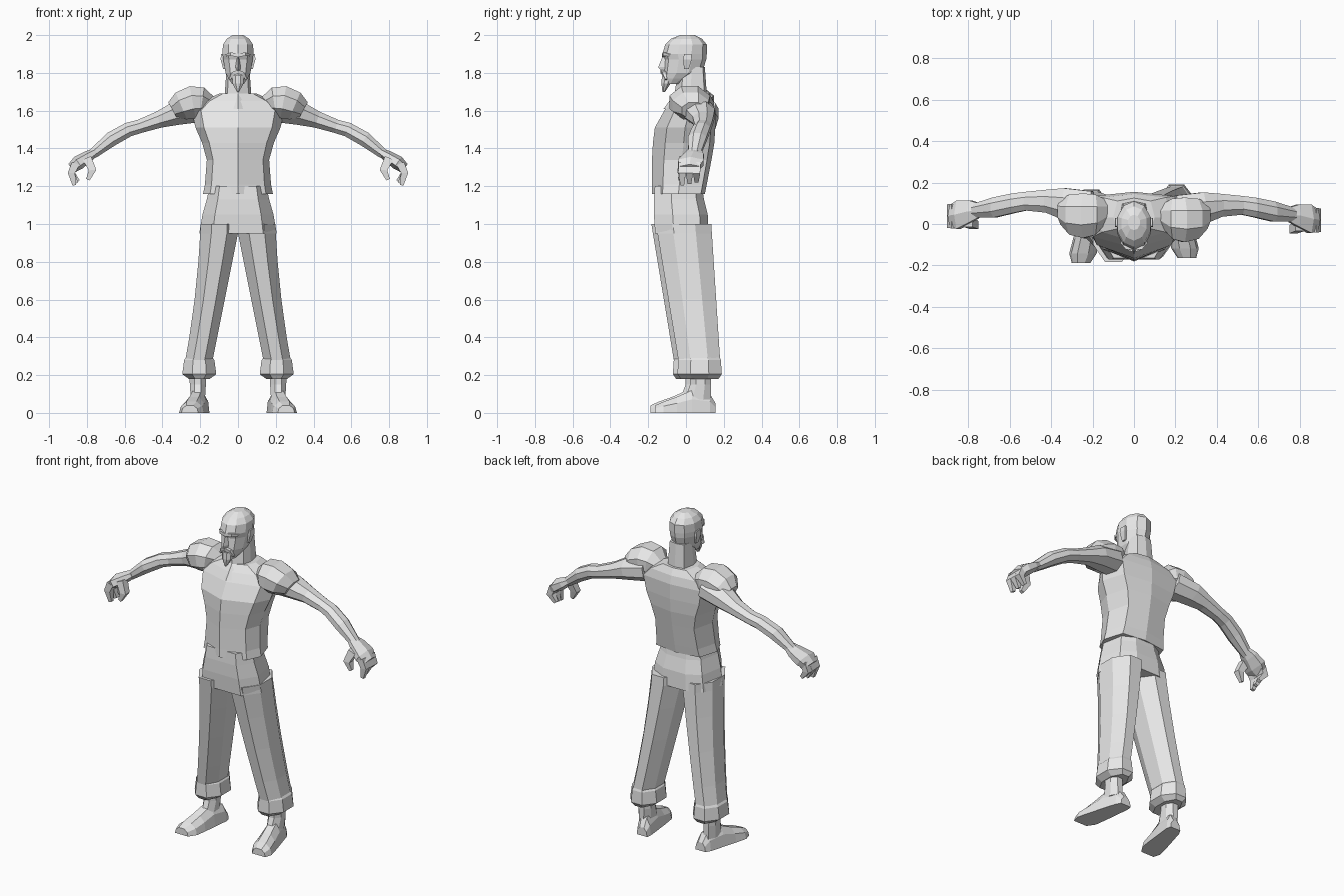
import bpy
import bmesh
from math import cos, sin, pi
from mathutils import Vector

cube = bpy.data.objects.get("Cube")
if cube:
    bpy.data.objects.remove(cube, do_unlink=True)

GREY = (.8, .8, .8, 1)
plain_grey = bpy.data.materials.new("plain_grey")
plain_grey.use_nodes = True
plain_grey.diffuse_color = GREY
plain_grey.node_tree.nodes["Principled BSDF"].inputs["Base Color"].default_value = GREY


def skin(name, rings):
    """Join rings of points into a closed, flat shaded surface."""
    bm = bmesh.new()
    loops = [[bm.verts.new(point) for point in ring] for ring in rings]
    count = len(loops[0])
    for low, high in zip(loops, loops[1:]):
        for i in range(count):
            following = (i + 1) % count
            bm.faces.new((low[i], low[following], high[following], high[i]))
    bm.faces.new(loops[0])
    bm.faces.new(loops[-1])
    bmesh.ops.recalc_face_normals(bm, faces=bm.faces)
    mesh = bpy.data.meshes.new(name)
    bm.to_mesh(mesh)
    bm.free()
    mesh.materials.append(plain_grey)
    part = bpy.data.objects.new(name, mesh)
    bpy.context.collection.objects.link(part)


def polygon(sides):
    """Regular outline, flat side to the right, stretched to fill a unit square."""
    angles = [2 * pi * (i + .5) / sides for i in range(sides)]
    wide = max(cos(angle) for angle in angles)
    deep = max(sin(angle) for angle in angles)
    return [(cos(angle) / wide, sin(angle) / deep) for angle in angles]


def mirrored(half):
    """Complete an outline from its right half."""
    return half + [(-px, py) for px, py in reversed(half) if px]


def upright(name, rings, shape, side=1, shift=0):
    """Stack horizontal sections given as (z, x_min, x_max, y_front, y_back)."""
    loops = []
    for z, inner, outer, front, back in rings:
        middle, half_width = (inner + outer) / 2, (outer - inner) / 2
        centre, half_depth = (front + back) / 2 + shift, (back - front) / 2
        loops.append([(side * (middle + px * half_width), centre + py * half_depth, z)
                      for px, py in shape])
    skin(name, loops)


def centred(name, rings, shape):
    """Symmetric stack given as (z, half_width, y_front, y_back)."""
    upright(name, [(z, -width, width, front, back) for z, width, front, back in rings], shape)


def limb(name, rings, sides, side=1, shift=0, depth=1):
    """Sweep along a path of (x, y, z, radius); depth widens the section along y."""
    centres = [Vector(ring[:3]) for ring in rings]
    before = centres[:1] + centres[:-1]
    after = centres[1:] + centres[-1:]
    across = Vector((0, 1, 0))
    loops = []
    for centre, previous, following, ring in zip(centres, before, after, rings):
        up = (following - previous).cross(across).normalized()
        radius = ring[-1]
        loop = []
        for px, py in polygon(sides):
            point = centre + across * (px * radius * depth + shift) + up * py * radius
            loop.append((side * point.x, point.y, point.z))
        loops.append(loop)
    skin(name, loops)


OCTAGON = polygon(8)
BOX = polygon(4)
WEDGE = [(-1, 1), (0, -1), (1, 1)]
BODY = mirrored([(0, -1), (.8, -.6), (1, 0), (.8, .85), (0, 1)])
HIPS = mirrored([(.65, -1), (1, -.3), (.85, .7), (.4, 1)])
SHOE = mirrored([(1, 0), (.85, .6), (.4, 1)])

# Torso and hips
centred("torso", [
    (1.16, .185, -.18, .1), (1.21, .175, -.18, .11), (1.34, .165, -.18, .135),
    (1.43, .19, -.175, .15), (1.51, .225, -.165, .155), (1.6, .245, -.115, .155),
    (1.65, .19, -.085, .145), (1.69, .1, -.06, .125)], BODY)
centred("hips", [
    (1.2, .15, -.165, .085), (1.13, .165, -.17, .095), (1.05, .188, -.17, .115),
    (.95, .205, -.163, .12)], HIPS)

# Neck filling the open collar, and head
centred("neck", [(1.61, .085, -.118, .1), (1.69, .07, -.06, .11), (1.83, .06, -.04, .1)], BODY)
centred("head", [
    (1.74, .03, -.11, -.03), (1.77, .05, -.12, .03), (1.8, .066, -.12, .085),
    (1.87, .078, -.113, .107), (1.9, .082, -.125, .11), (1.95, .08, -.11, .11),
    (1.98, .06, -.08, .085), (2, .028, -.03, .045)], polygon(10))
centred("nose", [(1.885, .008, -.125, -.1), (1.83, .018, -.147, -.1), (1.81, .016, -.13, -.1)], WEDGE)
centred("goatee", [(1.785, .03, -.127, -.08), (1.745, .03, -.13, -.08), (1.7, .006, -.125, -.11)], OCTAGON)

for word, side in (("left", 1), ("right", -1)):
    # Ears, brows and moustache
    upright(word + "_ear", [
        (1.9, .06, .09, -.01, .03), (1.87, .06, .092, -.015, .03),
        (1.82, .06, .078, -.01, .015)], BOX, side)
    limb(word + "_brow", [
        (0, -.118, 1.893, .009), (.04, -.113, 1.9, .009), (.064, -.085, 1.893, .006)], 4, side)
    limb(word + "_moustache", [
        (0, -.124, 1.806, .01), (.025, -.117, 1.797, .01), (.045, -.105, 1.765, .005)], 4, side)

    # Rounded shoulder and arm
    back = -.01 * side
    limb(word + "_shoulder", [
        (.14, .05, 1.63, .045), (.19, .035, 1.645, .078), (.24, .03, 1.645, .086),
        (.3, .035, 1.625, .077), (.345, .05, 1.6, .05)], 8, side, back, depth=1.25)
    limb(word + "_arm", [
        (.2, .06, 1.61, .07), (.33, .085, 1.585, .062), (.42, .1, 1.552, .044),
        (.52, .1, 1.517, .036), (.58, .09, 1.5, .038), (.67, .07, 1.45, .039),
        (.77, .055, 1.37, .026)], 8, side, back, depth=1.25)

    # Hand with curled fingers and thumb
    limb(word + "_palm", [
        (.75, .055, 1.385, .02), (.79, .05, 1.36, .03), (.845, .035, 1.325, .038),
        (.88, .03, 1.295, .028)], 6, side, back, depth=1.8)
    for order, finger in enumerate(("index", "middle", "little")):
        y = .038 * order - .01
        limb(word + "_" + finger + "_finger", [
            (.86, y, 1.32, .021), (.882, y, 1.27, .019),
            (.866 - .01 * order, y, 1.205 + .01 * order, .01)], 4, side, back)
    limb(word + "_thumb", [
        (.8, 0, 1.35, .024), (.77, -.015, 1.285, .02), (.795, -.02, 1.235, .01)], 4, side, back)

    # Trouser leg, spreading and leaning back below the crotch
    step = .012 * side
    leg = []
    for z in (1, .95, .8, .6, .4, .25):
        drop = .95 - z
        inner = .2 * max(drop, 0)
        outer = .2 + .05 * drop + .1 * drop ** 2
        leg.append((z, inner, outer, -.163 + .165 * drop, .125 + .065 * drop))
    upright(word + "_trouser_leg", leg, OCTAGON, side, step)

    # Turned-up cuff, grown outward from the hem
    upright(word + "_trouser_cuff", [
        (z, .14 - grow, .27 + grow, -.045 - grow / 2, .165 + grow / 2)
        for z, grow in ((.3, 0), (.28, .015), (.205, .025), (.18, -.01))], OCTAGON, side, step)

    # Ankle and splayed shoe
    upright(word + "_ankle", [
        (.24, .17, .26, .01, .12), (.15, .17, .255, .01, .12), (.07, .175, .25, -.02, .12)],
        OCTAGON, side, step)
    skin(word + "_shoe", [
        [(side * (.22 - .2 * y + px * width), y + step, pz * height) for px, pz in SHOE]
        for y, width, height in (
            (.145, .035, .05), (.115, .046, .1), (.02, .055, .12),
            (-.06, .062, .085), (-.13, .066, .06), (-.175, .045, .04))])
